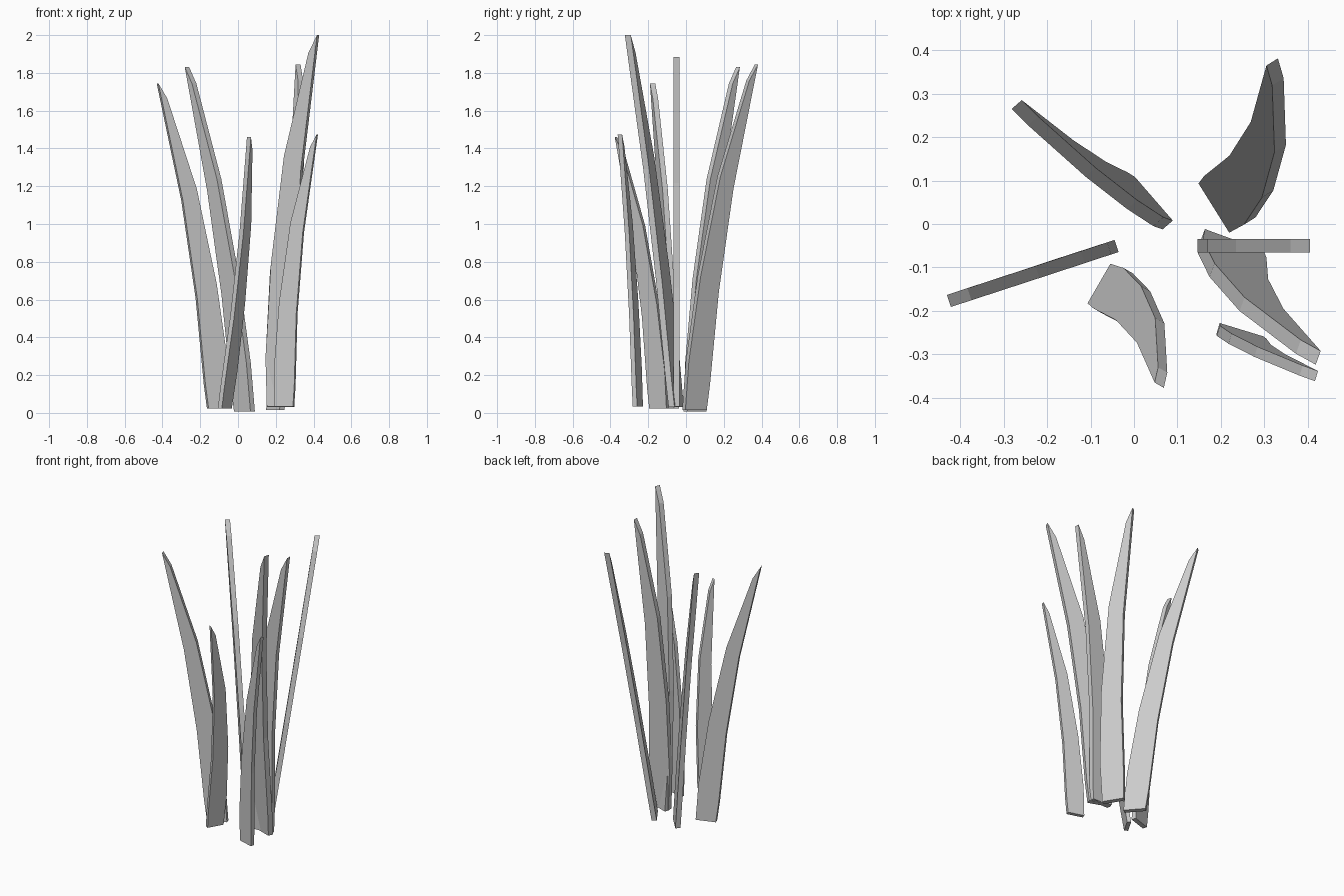
import bpy, bmesh
from math import radians, cos, sin
from mathutils import Vector

if "Cube" in bpy.data.objects:
    bpy.data.objects.remove(bpy.data.objects["Cube"])

# Blade outline, (sideways, up) for a blade of height 1: inner edge up to the tip, outer edge down
PROFILE = [(-.0365, 0), (-.026, .14), (.0115, .385), (.076, .675), (.172, .953),
           (.201, 1), (.121, .64), (.074, .34), (.047, .075), (.0365, 0)]
TIP = .201
THICKNESS = .017


def blade(name, base, tip, yaw):
    """Flat pointed leaf: outline extruded to a plate, turned by yaw and leaned so its tip lands on target."""
    base, tip = Vector(base), Vector(tip)
    h = tip.z - base.z
    side = Vector((cos(radians(yaw)), sin(radians(yaw)), 0))
    normal = Vector((-side.y, side.x, 0))
    rise = tip - base - side * TIP * h          # leaned up-direction
    bm = bmesh.new()
    face = bm.faces.new([bm.verts.new(base + side * u * h + rise * v - normal * THICKNESS * h / 2)
                         for u, v in PROFILE])
    ext = bmesh.ops.extrude_face_region(bm, geom=[face])
    verts = [g for g in ext["geom"] if isinstance(g, bmesh.types.BMVert)]
    bmesh.ops.translate(bm, verts=verts, vec=normal * THICKNESS * h)
    bmesh.ops.recalc_face_normals(bm, faces=bm.faces)
    mesh = bpy.data.meshes.new(name)
    bm.to_mesh(mesh)
    bm.free()
    bpy.context.collection.objects.link(bpy.data.objects.new(name, mesh))


# Tuft: base point, tip point, direction the blade curves towards
blade("grass_blade_back_left", (.034, .048, .008), (-.27, .275, 1.83), 131)
blade("grass_blade_left", (-.10, -.07, .022), (-.426, -.177, 1.745), 198)
blade("grass_blade_front", (-.07, -.143, .022), (.058, -.371, 1.46), 240)
blade("grass_blade_back_right", (.197, .045, .015), (.318, .373, 1.845), 122)
blade("grass_blade_right", (.22, -.05, .033), (.405, -.05, 1.885), 0)
blade("grass_blade_tall", (.225, -.052, .03), (.424, -.308, 2.0), -20)
blade("grass_blade_short", (.244, -.255, .035), (.42, -.35, 1.475), -17)
